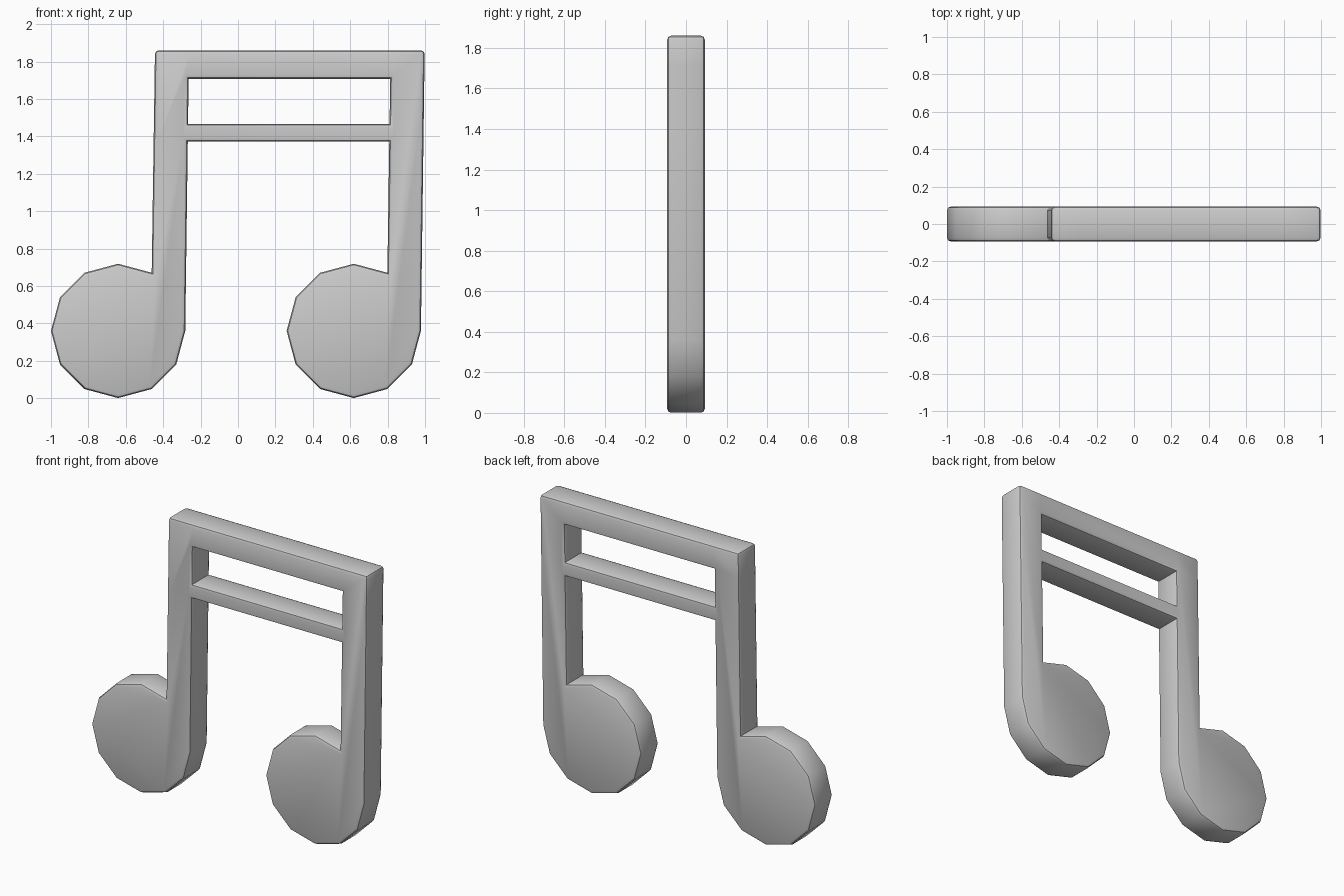
import bpy, bmesh
from math import cos, sin, radians

if "Cube" in bpy.data.objects:
    bpy.data.objects.remove(bpy.data.objects["Cube"])

HALF_DEPTH = 0.093
SPACING = 1.26                       # distance between the two notes
CX, CZ, R = -0.641, 0.36, 0.359      # left note head
TOP = 1.86
LEVELS = [1.372, 1.467, 1.708, TOP]  # beam edges on the stems


def lerp(a, b, z, z0):
    return a + (b - a) * (z - z0) / (TOP - z0)


bm = bmesh.new()


def note(dx):
    """Twelve-sided head running into a slightly leaning stem."""
    head = [(CX + R * cos(radians(a)), CZ + R * sin(radians(a))) for a in range(60, 361, 30)]
    inner = [(lerp(CX + R, -0.262, z, CZ), z) for z in LEVELS]
    outer = [(lerp(head[0][0], -0.444, z, head[0][1]), z) for z in LEVELS]
    make = lambda pts: [bm.verts.new((x + dx, -HALF_DEPTH, z)) for x, z in pts]
    h, i, o = make(head), make(inner), make(outer)
    bm.faces.new(h + i + o[::-1])
    return i, o


# Front faces: two notes joined by two beams
left_in, left_out = note(0)
right_in, right_out = note(SPACING)
for k in (0, 2):
    bm.faces.new((left_in[k], right_out[k], right_out[k + 1], left_in[k + 1]))

# Thickness
front = bm.faces[:]
ext = bmesh.ops.extrude_face_region(bm, geom=front, use_keep_orig=True)
bmesh.ops.translate(bm, vec=(0, 2 * HALF_DEPTH, 0),
                    verts=[v for v in ext["geom"] if isinstance(v, bmesh.types.BMVert)])
bmesh.ops.recalc_face_normals(bm, faces=bm.faces)
bm.normal_update()

# Rounded rims front and back, and the two outer top corners
rims = []
for e in bm.edges:
    a, b = e.verts
    rim = abs(a.co.y - b.co.y) < 1e-5 and e.calc_face_angle(0) > 1.0
    corner = (abs(a.co.y - b.co.y) > 0.1 and a.co.z > TOP - 0.01
              and (a.co.x < -0.4 or a.co.x > 0.95))
    if rim or corner:
        rims.append(e)
bmesh.ops.bevel(bm, geom=rims, offset=0.02, segments=2, profile=0.5,
                affect='EDGES', clamp_overlap=True)

mesh = bpy.data.meshes.new("beamed_notes")
bm.to_mesh(mesh)
bm.free()
obj = bpy.data.objects.new("beamed_notes", mesh)
bpy.context.collection.objects.link(obj)
bpy.context.view_layer.objects.active = obj
obj.select_set(True)
bpy.ops.object.shade_smooth_by_angle(angle=radians(35))
